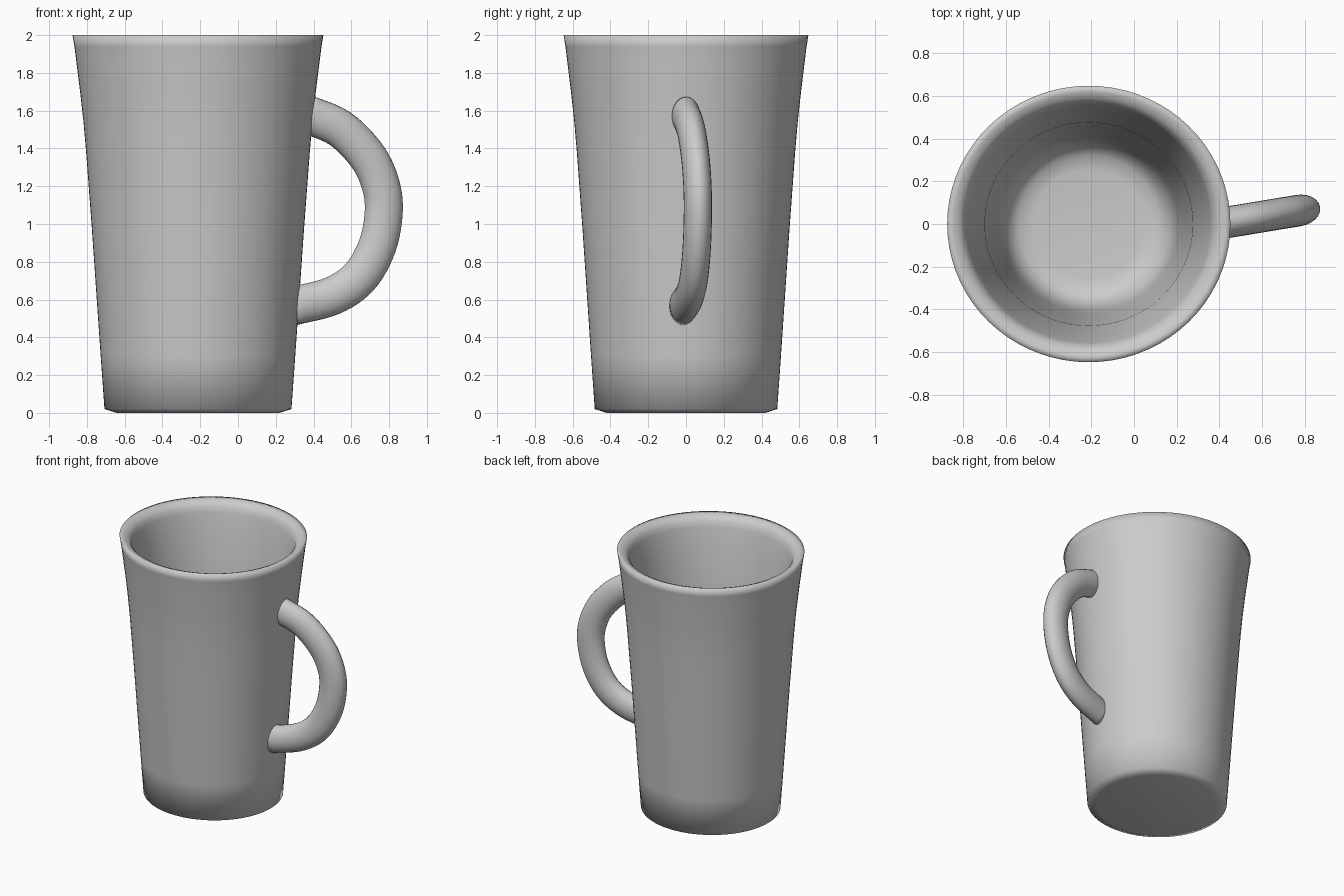
import bpy, bmesh, math
from mathutils import Vector
from mathutils.geometry import interpolate_bezier

if "Cube" in bpy.data.objects:
    bpy.data.objects.remove(bpy.data.objects["Cube"])

CX = -0.212      # cup axis
Y_RATIO = 0.976  # cup is slightly narrower in y
SEG = 72


def finish(name, bm):
    bmesh.ops.recalc_face_normals(bm, faces=bm.faces)
    mesh = bpy.data.meshes.new(name)
    bm.to_mesh(mesh)
    bm.free()
    for p in mesh.polygons:
        p.use_smooth = True
    obj = bpy.data.objects.new(name, mesh)
    bpy.context.collection.objects.link(obj)
    return obj


def bridge(bm, a, b):
    n = len(a)
    for i in range(n):
        j = (i + 1) % n
        bm.faces.new((a[i], a[j], b[j], b[i]))


# Cup: outer wall, rim, inner wall and floor as one closed lathe profile
profile = [(0.43, 0.0), (0.495, 0.02), (0.515, 0.30), (0.562, 0.98),
           (0.592, 1.38), (0.607, 1.55), (0.624, 1.70), (0.644, 1.86),
           (0.654, 1.94), (0.664, 2.0),
           (0.635, 1.997), (0.605, 1.985), (0.583, 1.96), (0.571, 1.92),
           (0.545, 1.78), (0.516, 1.62), (0.488, 1.42), (0.460, 0.98),
           (0.422, 0.38), (0.405, 0.23), (0.375, 0.15), (0.33, 0.11), (0.26, 0.10)]
bm = bmesh.new()
rings = []
for r, z in profile:
    rings.append([bm.verts.new((CX + r * math.cos(2 * math.pi * i / SEG),
                                Y_RATIO * r * math.sin(2 * math.pi * i / SEG), z))
                  for i in range(SEG)])
for a, b in zip(rings, rings[1:]):
    bridge(bm, a, b)
bm.faces.new(rings[0])
bm.faces.new(rings[-1])
finish("cup", bm)

# Handle: oval section swept along a path in a slightly turned vertical plane
path = [(0.36, 1.583), (0.54, 1.505), (0.68, 1.365), (0.75, 1.225),
        (0.772, 1.075), (0.738, 0.885), (0.645, 0.72), (0.50, 0.62),
        (0.29, 0.565)]
pts = [Vector((x, 0.01 + 0.165 * (x - 0.45), z)) for x, z in path]
ext = [2 * pts[0] - pts[1]] + pts + [2 * pts[-1] - pts[-2]]
samples = []
for k in range(1, len(ext) - 2):
    p0, p1, p2, p3 = ext[k - 1:k + 3]
    samples += interpolate_bezier(p1, p1 + (p2 - p0) / 6, p2 - (p3 - p1) / 6, p2, 7)[:-1]
samples.append(pts[-1])

side = Vector((-0.165, 1, 0)).normalized()
bm = bmesh.new()
rings = []
for k, p in enumerate(samples):
    t = (samples[min(k + 1, len(samples) - 1)] - samples[max(k - 1, 0)]).normalized()
    out = t.cross(side)
    rings.append([bm.verts.new(p + out * 0.102 * math.cos(2 * math.pi * i / 24)
                               + side * 0.074 * math.sin(2 * math.pi * i / 24))
                  for i in range(24)])
for a, b in zip(rings, rings[1:]):
    bridge(bm, a, b)
bm.faces.new(rings[0])
bm.faces.new(rings[-1])
finish("handle", bm)
